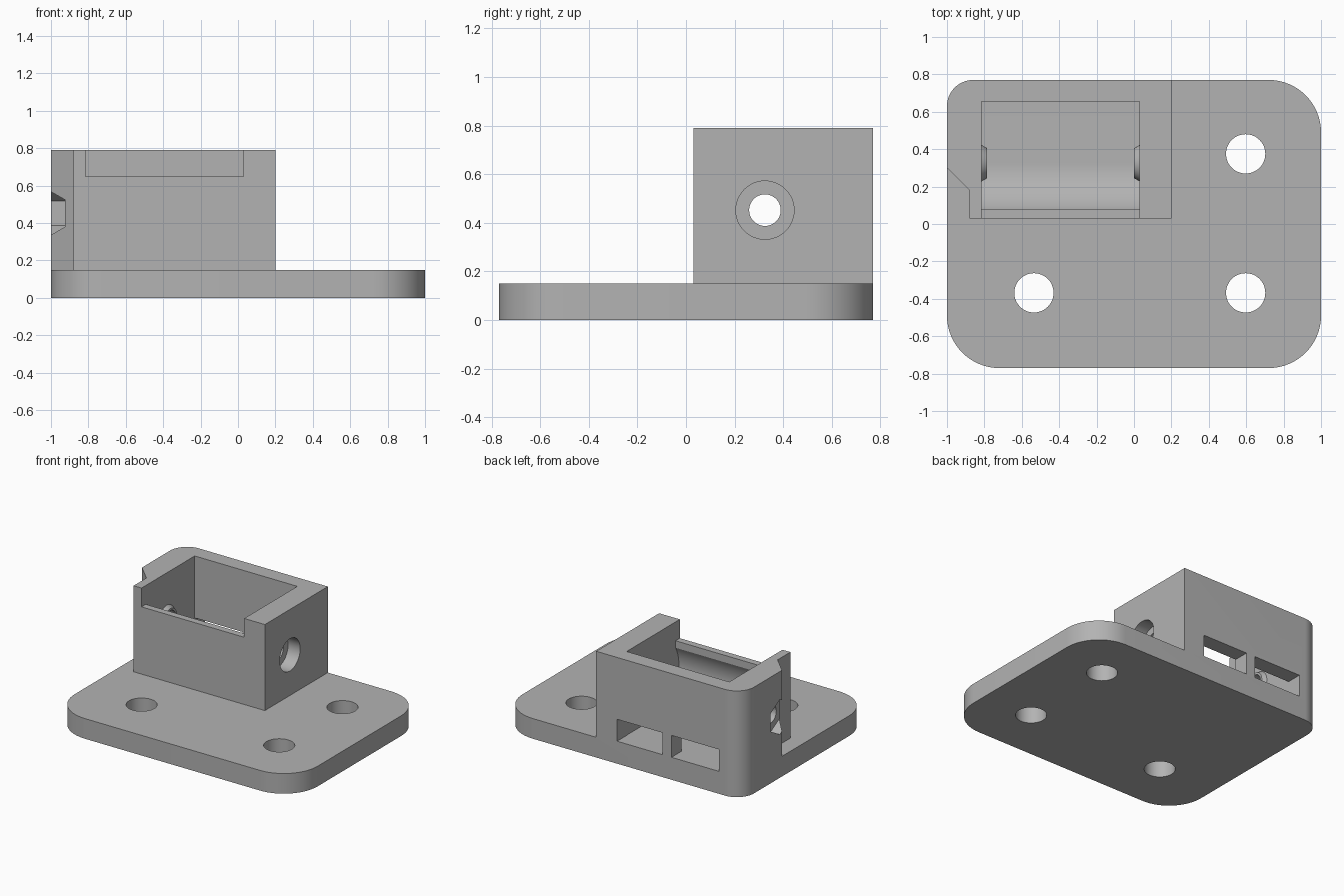
import bpy, bmesh, math
from math import cos, sin, pi, radians

if "Cube" in bpy.data.objects:
    bpy.data.objects.remove(bpy.data.objects["Cube"], do_unlink=True)

grey = bpy.data.materials.new("plain grey")
grey.use_nodes = True
COLOUR = (0.45, 0.45, 0.45, 1)
grey.diffuse_color = COLOUR
grey.node_tree.nodes["Principled BSDF"].inputs["Base Color"].default_value = COLOUR


def arc(cx, cy, r, start, end, n=16):
    angles = [radians(start + (end - start) * i / n) for i in range(n + 1)]
    return [(cx + r * cos(a), cy + r * sin(a)) for a in angles]


def circle(cx, cy, r, n=48, turn=0):
    return arc(cx, cy, r, turn, turn + 360, n)[:-1]


def rect(x0, x1, y0, y1):
    return [(x0, y0), (x1, y0), (x1, y1), (x0, y1)]


def loft(name, low, high, lo, hi, axis="z"):
    """Solid between two matching outlines, in (x, y) along z or (y, z) along x."""
    bm = bmesh.new()

    def ring(pts, h):
        return [bm.verts.new((a, b, h) if axis == "z" else (h, a, b)) for a, b in pts]
    bottom, top = ring(low, lo), ring(high, hi)
    n = len(bottom)
    bm.faces.new(bottom[::-1])
    bm.faces.new(top)
    for i in range(n):
        j = (i + 1) % n
        bm.faces.new((bottom[i], bottom[j], top[j], top[i]))
    bmesh.ops.recalc_face_normals(bm, faces=bm.faces)
    mesh = bpy.data.meshes.new(name)
    bm.to_mesh(mesh)
    bm.free()
    mesh.materials.append(grey)
    obj = bpy.data.objects.new(name, mesh)
    bpy.context.collection.objects.link(obj)
    return obj


def prism(name, pts, lo, hi, axis="z"):
    return loft(name, pts, pts, lo, hi, axis)


def combine(target, tool, operation="DIFFERENCE"):
    """Apply a boolean and discard the tool."""
    mod = target.modifiers.new("boolean", "BOOLEAN")
    mod.operation, mod.solver, mod.object = operation, "EXACT", tool
    bpy.context.view_layer.objects.active = target
    bpy.ops.object.modifier_apply(modifier=mod.name)
    bpy.data.objects.remove(tool, do_unlink=True)


PLATE_TOP, TOP = 0.15, 0.79
BACK, FRONT = 0.77, 0.03
AXLE_Y, AXLE_Z, DRUM_R = 0.325, 0.452, 0.285
IN_L, IN_R = -0.815, 0.03
FLOOR = AXLE_Z - DRUM_R
R, SMALL_R = 0.28, 0.14
back_left = arc(-1 + SMALL_R, BACK - SMALL_R, SMALL_R, 90, 180)

# Base plate with one tighter corner
outline = (arc(-1 + R, -BACK + R, R, 180, 270) + arc(1 - R, -BACK + R, R, 270, 360)
           + arc(1 - R, BACK - R, R, 0, 90) + back_left)
bracket = prism("mounting_bracket", outline, 0, PLATE_TOP)

# Housing with a chamfered notch at its front corner
housing = prism("housing", [(-0.88, FRONT), (0.2, FRONT), (0.2, BACK)] + back_left
                + [(-1, 0.30), (-0.88, 0.18)], PLATE_TOP, TOP)

# Open cavity: flat floor, round trough, small lip at the front
LIP = 0.08
lip_angle = 180 - math.degrees(math.acos((AXLE_Y - LIP) / DRUM_R))
profile = ([(LIP, 1), (0.655, 1), (0.655, FLOOR)]
           + arc(AXLE_Y, AXLE_Z, DRUM_R, 270, lip_angle, 32))
combine(housing, prism("cavity", profile, IN_L, IN_R, "x"))
combine(housing, prism("front_opening", rect(IN_L, IN_R, -0.1, 0.2), 0.65, 1))

# Windows in the back wall
for x0, x1 in ((-0.81, -0.42), (-0.345, 0.028)):
    combine(housing, prism("window", rect(x0, x1, 0.6, 0.9), FLOOR, 0.33))

# Tapered bosses on the cavity walls
wide, narrow = circle(AXLE_Y, AXLE_Z, 0.1), circle(AXLE_Y, AXLE_Z, 0.08)
combine(housing, loft("boss", wide, narrow, IN_L - 0.005, IN_L + 0.03, "x"), "UNION")
combine(housing, loft("boss", narrow, wide, IN_R - 0.03, IN_R + 0.005, "x"), "UNION")

# Axle bore, bolt head recess and hexagonal nut pocket
combine(housing, prism("bore", circle(AXLE_Y, AXLE_Z, 0.065), -1.2, 0.4, "x"))
combine(housing, prism("bolt_recess", circle(AXLE_Y, AXLE_Z, 0.12), 0.1, 0.4, "x"))
combine(housing, prism("nut_pocket", circle(AXLE_Y, AXLE_Z, 0.13, 6, 30), -1.2, -0.925, "x"))

# Join the housing to the plate, then drill the screw holes
combine(bracket, housing, "UNION")
for x, y in ((-0.535, -0.368), (0.597, -0.368), (0.597, 0.375)):
    combine(bracket, prism("screw_hole", circle(x, y, 0.105), -0.2, 0.4))

# Smooth the rounded surfaces, keep the edges crisp
bpy.ops.object.select_all(action="DESELECT")
bracket.select_set(True)
bpy.context.view_layer.objects.active = bracket
bpy.ops.object.shade_smooth_by_angle(angle=radians(25))
